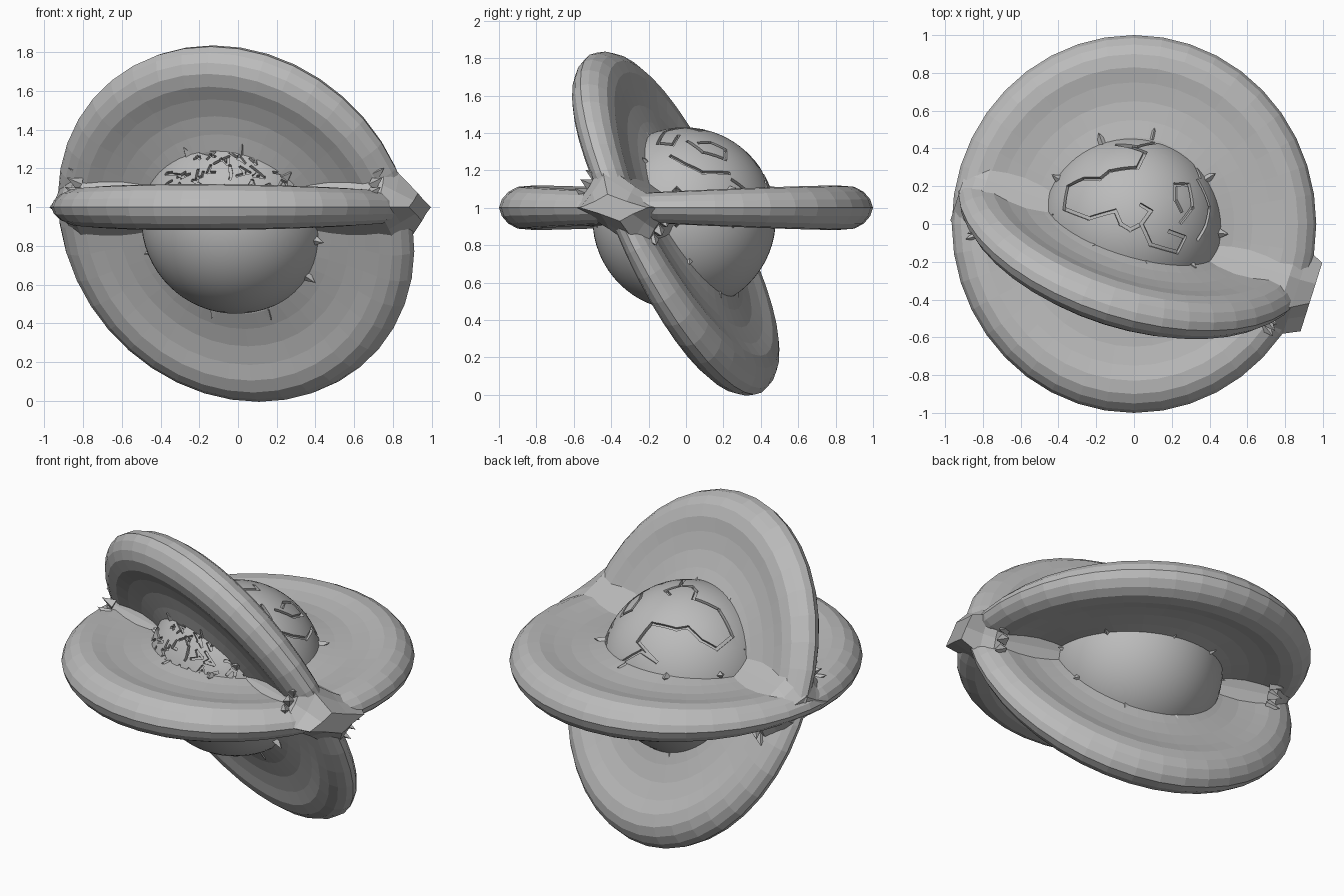
import bpy, bmesh, math, random
from mathutils import Vector, Matrix

random.seed(4)
cube = bpy.data.objects.get("Cube")
if cube:
    bpy.data.objects.remove(cube, do_unlink=True)

grey = bpy.data.materials.new("stone grey")
grey.use_nodes = True
colour = (0.5, 0.5, 0.5, 1)
grey.diffuse_color = colour
grey.node_tree.nodes["Principled BSDF"].inputs["Base Color"].default_value = colour

CORE, RADIUS = Vector((-0.01, -0.01, 0.94)), 0.49
HUB = Vector((0, -0.09, 1.0))                    # middle of the line where the discs cross
UP = Vector((-0.13, -0.415, 0.9)).normalized()   # steep direction of the tilted disc
AXIS = Vector((0.953, -0.301, 0)).normalized()   # crossing line
SIDE = Vector((0.301, 0.953, 0)).normalized()    # flat direction across it
NORMAL = AXIS.cross(UP)


def make(name, bm):
    bmesh.ops.recalc_face_normals(bm, faces=bm.faces[:])
    mesh = bpy.data.meshes.new(name)
    bm.to_mesh(mesh)
    bm.free()
    mesh.materials.append(grey)
    ob = bpy.data.objects.new(name, mesh)
    bpy.context.collection.objects.link(ob)
    return ob


def frame(x, y, z, origin):
    m = Matrix((x, y, z)).transposed().to_4x4()
    m.translation = origin
    return m


# Dished discs with a thick rounded rim, lathed from one half profile
HALF = [(0.3, 0.1), (0.46, 0.1), (0.55, 0.088), (0.65, 0.084), (0.75, 0.094), (0.83, 0.11),
        (0.9, 0.105), (0.95, 0.08), (0.985, 0.042), (1.0, 0.0)]


def disc(name, matrix, thin_angle):
    bm = bmesh.new()
    outline = HALF + [(r, -h) for r, h in reversed(HALF[:-1])]
    verts = [bm.verts.new((r, 0, h)) for r, h in outline]
    edges = [bm.edges.new((verts[i], verts[(i + 1) % len(verts)])) for i in range(len(verts))]
    bmesh.ops.spin(bm, geom=verts + edges, cent=(0, 0, 0), axis=(0, 0, 1),
                   angle=2 * math.pi, steps=40, use_merge=True)
    bmesh.ops.remove_doubles(bm, verts=bm.verts[:], dist=1e-4)
    # The disc thins towards the two joints
    for v in bm.verts:
        v.co.z *= 0.72 + 0.36 * abs(math.sin(math.atan2(v.co.y, v.co.x) - thin_angle))
    bm.transform(matrix)
    make(name, bm)


FLAT = frame(Vector((0.965, 0, 0)), Vector((0, 1, 0)), Vector((0, 0, 1)), Vector((0, 0, 1)))
TILTED = frame(AXIS * 0.955, UP * 1.015, NORMAL, Vector((-0.01, -0.055, 0.915)))
disc("level_disc", FLAT, math.atan2(AXIS.y, AXIS.x))
disc("tilted_disc", TILTED, 0)


# Webs that fill the corners where the discs cross, with a small end cap
def web(name, sign, end):
    bm = bmesh.new()
    rings = []
    for s, a, b in ((0.36, 0.23, 0.23), (0.84, 0.27, 0.27), (0.9, 0.23, 0.19), (end, 0.19, 0.08)):
        c = HUB + AXIS * s * sign
        arms = [SIDE * a, UP * b, SIDE * -a, UP * -b]
        ring = []
        for i, arm in enumerate(arms):
            ring.append(bm.verts.new(c + arm))
            ring.append(bm.verts.new(c + (arm + arms[(i + 1) % 4]) * 0.47))
        rings.append(ring)
    for r0, r1 in zip(rings, rings[1:]):
        for i in range(8):
            j = (i + 1) % 8
            bm.faces.new((r0[i], r0[j], r1[j], r1[i]))
    bm.faces.new(rings[0])
    bm.faces.new(rings[-1])
    make(name, bm)


def spike(bm, base, direction, radius, length):
    rot = direction.to_track_quat("Z", "Y").to_matrix().to_4x4()
    bmesh.ops.create_cone(bm, cap_ends=True, segments=4, radius1=radius, radius2=0, depth=length,
                          matrix=Matrix.Translation(base + direction * length * 0.4) @ rot)


teeth = bmesh.new()
for side_name, sign, end in (("left", 1, 0.985), ("right", -1, 0.96)):
    web(side_name + "_web", sign, end)
    # Teeth sit in the two narrow corners at each end
    for corner in (-1, 1):
        tip, foot = UP * -corner, SIDE * corner
        for t in (0.3, 0.5, 0.7):
            base = HUB + AXIS * sign * 0.8 + (tip * t + foot * (1 - t)) * 0.27
            out = (AXIS * sign * 0.8 + tip * 0.5 + foot * 0.3).normalized()
            spike(teeth, base, out, 0.035, 0.08)
make("corner_teeth", teeth)

# Small shards where the sphere breaks through the discs
shards = bmesh.new()
for matrix in (FLAT, TILTED):
    for k in range(9):
        a = k * math.tau / 9 + random.uniform(-0.2, 0.2)
        for face in (-1, 1):
            p = matrix @ Vector((math.cos(a) * 0.47, math.sin(a) * 0.47, face * 0.09))
            spike(shards, p, (p - CORE).normalized(), 0.03, 0.06)
make("seam_shards", shards)

# Core sphere
bm = bmesh.new()
bmesh.ops.create_uvsphere(bm, u_segments=64, v_segments=32, radius=RADIUS)
bmesh.ops.translate(bm, verts=bm.verts[:], vec=CORE)
core = make("core_sphere", bm)


# Engraved lines: chains of short blocks laid along the sphere, then subtracted
def on_top(x, y):
    return Vector((x, y, math.sqrt(max(0.002, RADIUS ** 2 - x * x - y * y)))).normalized()


def on_front(x, z):
    return Vector((x, -math.sqrt(max(0.002, RADIUS ** 2 - x * x - z * z)), z)).normalized()


def engrave(bm, dirs, width):
    for a, b in zip(dirs, dirs[1:]):
        steps = max(1, math.ceil((b - a).length / 0.15))
        for i in range(steps):
            p, q = (a.lerp(b, (i + k) / steps).normalized() * RADIUS for k in (0, 1))
            along, up = (q - p).normalized(), (p + q).normalized()
            m = frame(along * ((q - p).length + width), up.cross(along) * width, up * 0.04,
                      CORE + (p + q) / 2)
            bmesh.ops.create_cube(bm, size=1, matrix=m)


COASTS = [
    [(.07, .39), (.03, .31), (-.12, .29), (-.17, .25), (-.26, .25), (-.34, .21), (-.36, .09),
     (-.23, .04), (-.09, .08), (-.06, .01), (-.01, -.02), (.03, 0)],
    [(.05, .11), (.1, .08), (.05, .01), (.1, -.1), (.24, -.14), (.28, -.06), (.2, -.03)],
    [(.26, .08), (.23, .14), (.23, .22), (.3, .22), (.32, .1), (.26, .02)],
    [(.35, .24), (.41, .1), (.39, 0), (.35, -.07)],
    [(-.08, .43), (.03, .42), (.14, .44), (.3, .37), (.36, .26)],
    [(.07, .39), (-.08, .43)],
]
bm = bmesh.new()
for coast in COASTS:
    engrave(bm, [on_top(x, y) for x, y in coast], 0.018)
for row, count in enumerate((10, 9, 6)):
    for col in range(count):
        x = -0.03 + (col - (count - 1) / 2) * 0.075 + random.uniform(-0.01, 0.01)
        z = 0.17 + row * 0.07
        glyph = [(x, z)]
        for step in range(3):
            glyph.append((x + random.uniform(-0.04, 0.04), z + random.uniform(-0.035, 0.035)))
        engrave(bm, [on_front(*g) for g in glyph], 0.014)
cutter = make("line_cutter", bm)
cutter.hide_render = True

mod = core.modifiers.new("engraving", "BOOLEAN")
mod.operation, mod.object, mod.solver, mod.use_self = "DIFFERENCE", cutter, "EXACT", True
graph = bpy.context.evaluated_depsgraph_get()
cut_mesh = bpy.data.meshes.new_from_object(core.evaluated_get(graph))
core.modifiers.clear()
core.data = cut_mesh
bpy.data.objects.remove(cutter, do_unlink=True)
bpy.ops.object.select_all(action="DESELECT")
core.select_set(True)
bpy.context.view_layer.objects.active = core
bpy.ops.object.shade_smooth_by_angle(angle=math.radians(30))
